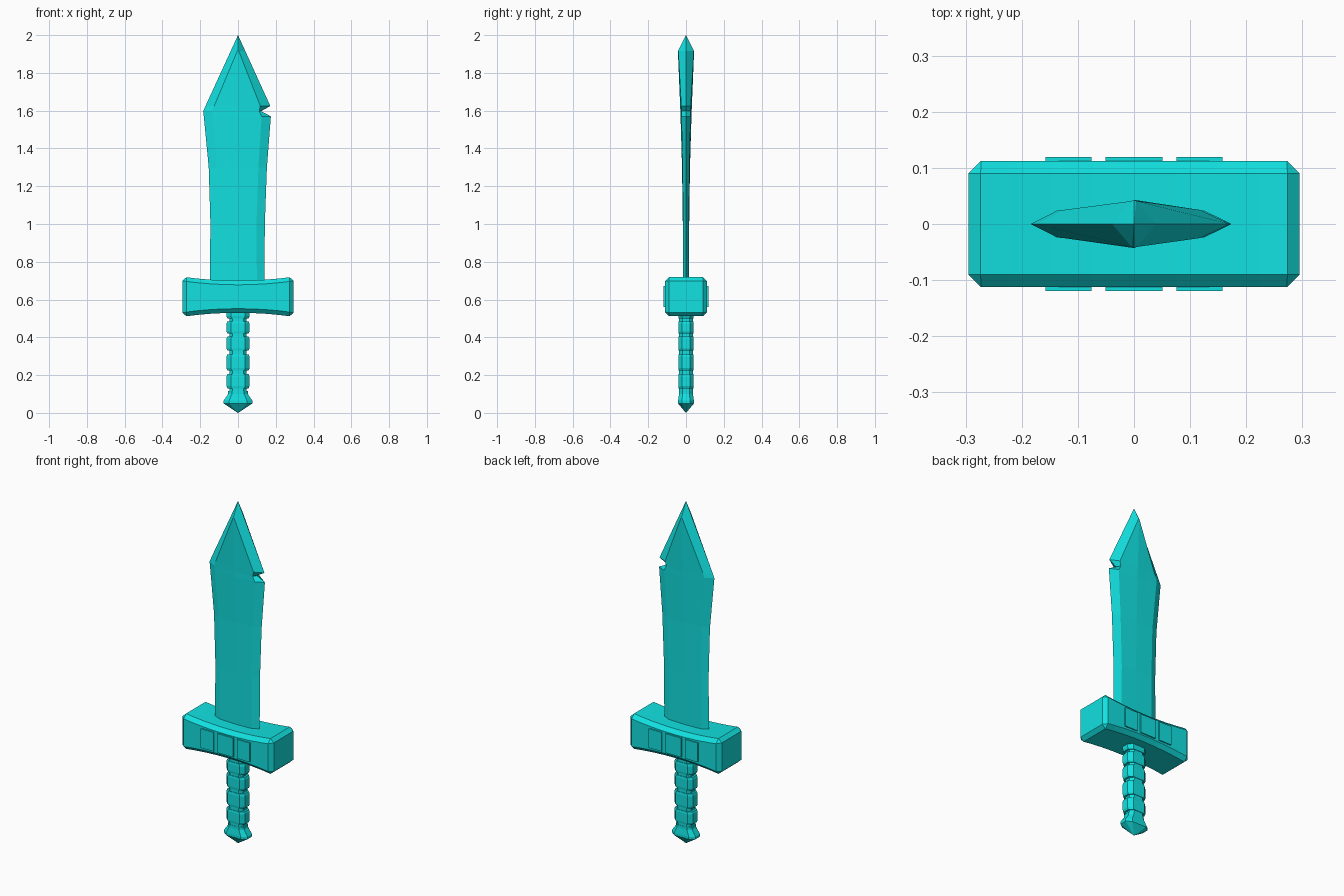
import bpy, bmesh, math

if "Cube" in bpy.data.objects:
    bpy.data.objects.remove(bpy.data.objects["Cube"])

cyan = bpy.data.materials.new("bright cyan")
cyan.diffuse_color = (0.006, 0.75, 0.75, 1)
cyan.use_nodes = True
cyan.node_tree.nodes["Principled BSDF"].inputs["Base Color"].default_value = cyan.diffuse_color


def finish(bm, name):
    bmesh.ops.remove_doubles(bm, verts=bm.verts, dist=0.0001)
    bmesh.ops.recalc_face_normals(bm, faces=bm.faces)
    me = bpy.data.meshes.new(name)
    bm.to_mesh(me)
    bm.free()
    me.materials.append(cyan)
    ob = bpy.data.objects.new(name, me)
    bpy.context.collection.objects.link(ob)
    return ob


def loft(rings, bm=None):
    """Skin equal-length rings of points and cap both ends."""
    bm = bm or bmesh.new()
    vs = [[bm.verts.new(p) for p in r] for r in rings]
    n = len(vs[0])
    for a, b in zip(vs, vs[1:]):
        for i in range(n):
            j = (i + 1) % n
            bm.faces.new((a[i], a[j], b[j], b[i]))
    bm.faces.new(vs[0])
    bm.faces.new(vs[-1])
    return bm


def octagon(z, a, b):
    """Chamfered rectangle, half widths a (x) and b (y)."""
    c, d = a * 0.62, b * 0.5
    return [(x, y, z) for x, y in ((-a, -d), (-c, -b), (c, -b), (a, -d),
                                   (a, d), (c, b), (-c, b), (-a, d))]


# blade: bevelled edges, ridge thickening to the tip, nick in the right edge
# z, left edge, left bevel, right bevel, right edge, bevel y, centre y
rows = [
    (0.65, -0.150, -0.110, 0.100, 0.140, 0.016, 0.016),
    (1.00, -0.146, -0.107, 0.098, 0.142, 0.016, 0.017),
    (1.30, -0.155, -0.112, 0.108, 0.153, 0.018, 0.021),
    (1.570, -0.181, -0.134, 0.125, 0.174, 0.024, 0.029),
    (1.597, -0.184, -0.137, 0.112, 0.122, 0.024, 0.030),
    (1.625, -0.172, -0.126, 0.118, 0.171, 0.025, 0.031),
    (1.915, -0.039, -0.004, 0.004, 0.039, 0.041, 0.043),
]
rings = []
for z, xl, bl, br, xr, by, cy in rows:
    rings.append([(xl, 0, z), (bl, -by, z), (0, -cy, z), (br, -by, z),
                  (xr, 0, z), (br, by, z), (0, cy, z), (bl, by, z)])
rings.append([(p[0] * 0.002, p[1] * 0.002, 2.0) for p in rings[-1]])
finish(loft(rings), "blade")

# guard: gently bowed block with chamfered edges
W, D = 0.295, 0.112
rings = []
for i in range(9):
    x = -W + 2 * W * i / 8
    h = 0.085 + 0.021 * (x / W) ** 2
    rings.append([(x, -D, 0.615 - h), (x, D, 0.615 - h),
                  (x, D, 0.615 + h), (x, -D, 0.615 + h)])
bm = loft(rings)
bmesh.ops.recalc_face_normals(bm, faces=bm.faces)
sharp = [e for e in bm.edges if e.calc_face_angle(0) > math.radians(45)]
bmesh.ops.bevel(bm, geom=sharp, offset=0.022, segments=1, affect='EDGES')
finish(bm, "guard")

# raised plates on both faces of the guard
bm = bmesh.new()
for side in (-1, 1):
    for x0, x1 in ((-0.158, -0.076), (-0.051, 0.051), (0.076, 0.158)):
        loft([[(x0, y, 0.56), (x1, y, 0.56), (x1, y, 0.672), (x0, y, 0.672)]
              for y in (side * 0.1105, side * 0.119)], bm)
finish(bm, "guard_plates")

# grip core
finish(loft([octagon(0.08, 0.045, 0.036), octagon(0.56, 0.045, 0.036)]), "grip_core")

# grip wraps
bm = bmesh.new()
for z0, z1 in ((0.13, 0.205), (0.225, 0.31), (0.33, 0.405), (0.42, 0.485), (0.50, 0.54)):
    loft([octagon(z0, 0.056, 0.039), octagon(z0 + 0.012, 0.061, 0.041),
          octagon(z1 - 0.012, 0.061, 0.041), octagon(z1, 0.056, 0.039)], bm)
finish(bm, "grip_wraps")

# pommel: flared and pointed at the bottom
finish(loft([octagon(0.0, 0.0005, 0.0005), octagon(0.05, 0.076, 0.042),
             octagon(0.065, 0.076, 0.042), octagon(0.10, 0.052, 0.037),
             octagon(0.115, 0.052, 0.037)]), "pommel")
